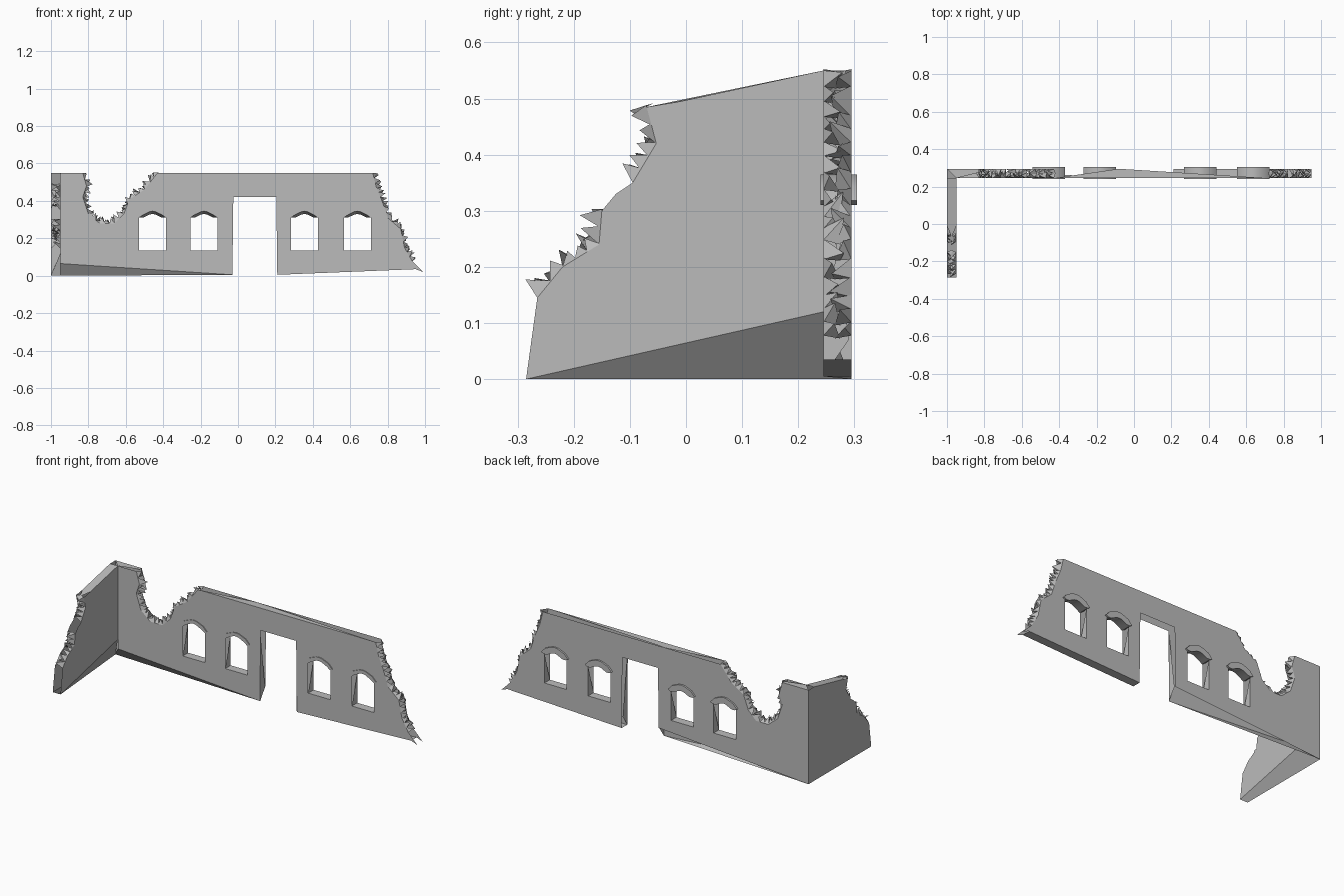
import bpy, bmesh, random
from mathutils import Vector
from mathutils.geometry import tessellate_polygon

random.seed(4)
if "Cube" in bpy.data.objects:
    bpy.data.objects.remove(bpy.data.objects["Cube"], do_unlink=True)

stone = bpy.data.materials.new("grey stone")
stone.use_nodes = True
stone.diffuse_color = (0.5, 0.5, 0.5, 1)
stone.node_tree.nodes["Principled BSDF"].inputs["Base Color"].default_value = (0.5, 0.5, 0.5, 1)


def make(name, verts, faces, want=None):
    """Mesh object; faces are turned towards the wanted direction if given."""
    bm = bmesh.new()
    vs = [bm.verts.new(v) for v in verts]
    for f in faces:
        bm.faces.new([vs[i] for i in f])
    bm.normal_update()
    if want:
        for f in bm.faces:
            if f.normal.dot(Vector(want)) < 0:
                f.normal_flip()
    else:
        bmesh.ops.recalc_face_normals(bm, faces=bm.faces)
    me = bpy.data.meshes.new(name)
    bm.to_mesh(me)
    bm.free()
    me.materials.append(stone)
    ob = bpy.data.objects.new(name, me)
    bpy.context.collection.objects.link(ob)
    return ob


# Wall planes: depth 0 is the courtyard face, depth 1 the outer face
def long_wall(u, v, d):
    return Vector((u, 0.245 + 0.05 * d, v))


def short_wall(u, v, d):
    return Vector((-0.95 - 0.05 * d, u, v))


def sheet(name, place, depth, loops, want):
    loops = [[place(u, v, depth) for u, v in lp] for lp in loops]
    flat = [(p.x + p.y, p.z, 0) for lp in loops for p in lp]
    tris = tessellate_polygon([[Vector((p.x + p.y, p.z, 0)) for p in lp] for lp in loops])
    make(name, [p for lp in loops for p in lp], tris, want)


def patch(name, place, pts, want):
    make(name, [place(*p) for p in pts], [range(len(pts))], want)


# Broken edges
notch = [(-.83, .55), (-.81, .48), (-.83, .42), (-.80, .33), (-.74, .28), (-.66, .28),
         (-.61, .33), (-.58, .41), (-.50, .46), (-.47, .50), (-.43, .55)]
ragged_end = [(.72, .55), (.74, .47), (.77, .40), (.80, .31), (.87, .25),
              (.89, .15), (.93, .08), (.99, .02), (.95, .035)]
side_break = [(-.265, .145), (-.22, .20), (-.155, .24), (-.15, .30), (-.125, .33),
              (-.095, .35), (-.053, .42), (-.07, .485)]

# Arched window openings
windows = [-0.457, -0.182, 0.355, 0.638]
opening = [(-.072, .135), (.072, .135), (.072, .315), (.04, .335), (0, .348),
           (-.04, .335), (-.072, .315)]
holes = [[(c + u, v) for u, v in opening] for c in windows]

# Long wall with its doorway
for name, depth, left, jamb, way in (("long_wall_front", 0, (-.95, .065), .005, -1),
                                     ("long_wall_back", 1, (-1, 0), .07, 1)):
    outline = [left, (left[0], .55)] + notch + ragged_end
    outline += [(.21, .005), (.205, .42), (-.025, .42), (-.03, jamb)]
    sheet(name, long_wall, depth, [outline] + holes, (0, way, 0))

# Short wall, sloping down to the break
for name, depth, foot, way in (("short_wall_inner", 0, [(.245, .12), (.245, .55)], 1),
                               ("short_wall_outer", 1, [(.295, 0), (.295, .55), (.245, .55)], -1)):
    outline = [(-.285, 0)] + foot + [(-.01, .495)] + side_break[::-1]
    sheet(name, short_wall, depth, [outline], (way, 0, 0))

# Sloping undersides and the remaining pieces of the wall tops
down, up = (0, 0, -1), (0, 0, 1)
patch("left_underside", long_wall, [(-.95, .065, 0), (-.03, .005, 0), (-1, 0, 1)], down)
patch("right_underside", long_wall, [(.21, .005, 0), (.95, .035, 0), (.95, .035, 1), (.21, .005, 1)], down)
patch("short_underside", short_wall, [(-.285, 0, 0), (.245, .12, 0), (.295, 0, 1), (-.285, 0, 1)], down)
patch("corner_top", long_wall, [(-.95, .55, 0), (-.83, .55, .6), (-.83, .55, 1), (-1, .55, 1)], up)
patch("long_top", long_wall, [(-.43, .55, 0), (.72, .55, 0), (-.08, .55, 1)], up)
patch("short_top", short_wall, [(.245, .55, 0), (.245, .55, 1), (-.01, .495, 1),
                                (-.07, .485, .5), (-.01, .495, 0)], up)

# Doorway jambs
for name, x, way in (("right_door_jamb", -.028, 1), ("left_door_jamb", .207, -1)):
    patch(name, long_wall, [(x, .42, 0), (x, .005, 0), (x, .07, .9)], (way, 0, 0))

# Window sills, jamb remains and arch hoods
half = [(.087, .318), (.062, .345), (.02, .362), (0, .365)]
outer = half + [(-u, v) for u, v in half[-2::-1]]
for n, c in enumerate(windows, 1):
    patch(f"window_sill_{n}", long_wall,
          [(c + s, .135, d) for s, d in ((-.072, 0), (.072, 0), (.072, 1), (-.072, 1))], up)
    for s in (-1, 1):
        patch(f"window_jamb_{n}_{'left' if s > 0 else 'right'}", long_wall,
              [(c + s * .072, v, d) for v, d in ((.135, 0), (.135, 1), (.31, 1))], (-s, 0, 0))
    verts, faces, k = [], [], len(outer)
    for y, drop in ((.24, .02), (.305, .035)):
        verts += [(c + u, y, v) for u, v in outer]
        verts += [(c + u * .83, y, max(v - drop, .31)) for u, v in outer]
    m = 2 * k
    for i in range(k - 1):
        faces += [(i, i + 1, k + i + 1, k + i), (m + i, m + i + 1, m + k + i + 1, m + k + i),
                  (i, i + 1, m + i + 1, m + i), (k + i, k + i + 1, m + k + i + 1, m + k + i)]
    for i in (0, k - 1):
        faces.append((i, k + i, m + k + i, m + i))
    hood = make(f"window_hood_{n}", verts, faces)
    bpy.context.view_layer.objects.active = hood
    hood.select_set(True)
    bpy.ops.object.shade_smooth_by_angle(angle=0.6)
    hood.select_set(False)


# Splintered stone along each broken edge
def shards(name, place, line, size):
    verts, faces = [], []
    for a, b in zip(line, line[1:]):
        a, b = Vector(a), Vector(b)
        along = b - a
        if along.length < .045:
            continue
        out = Vector((-along.y, along.x)).normalized()
        steps = max(2, round(along.length / .03))
        for i in range(steps):
            for root, spread in ((0, .6), (1, .4)):
                p, q = a + along * (i / steps), a + along * ((i + 1.1) / steps)
                tip = p.lerp(q, random.uniform(0, 1)) + out * size * random.uniform(.4, 1)
                tip.y = min(tip.y, .55)
                low = q - out * size * .3
                k = len(verts)
                verts += [place(*p, root), place(*q, root), place(*tip, random.uniform(.2, .8)),
                          place(*low, spread)]
                faces += [(k, k + 1, k + 2), (k + 1, k + 3, k + 2)]
    make(name, verts, faces)


shards("notch_rubble", long_wall, notch, .04)
shards("end_rubble", long_wall, ragged_end[:-2], .035)
shards("side_rubble", short_wall, side_break, .04)
